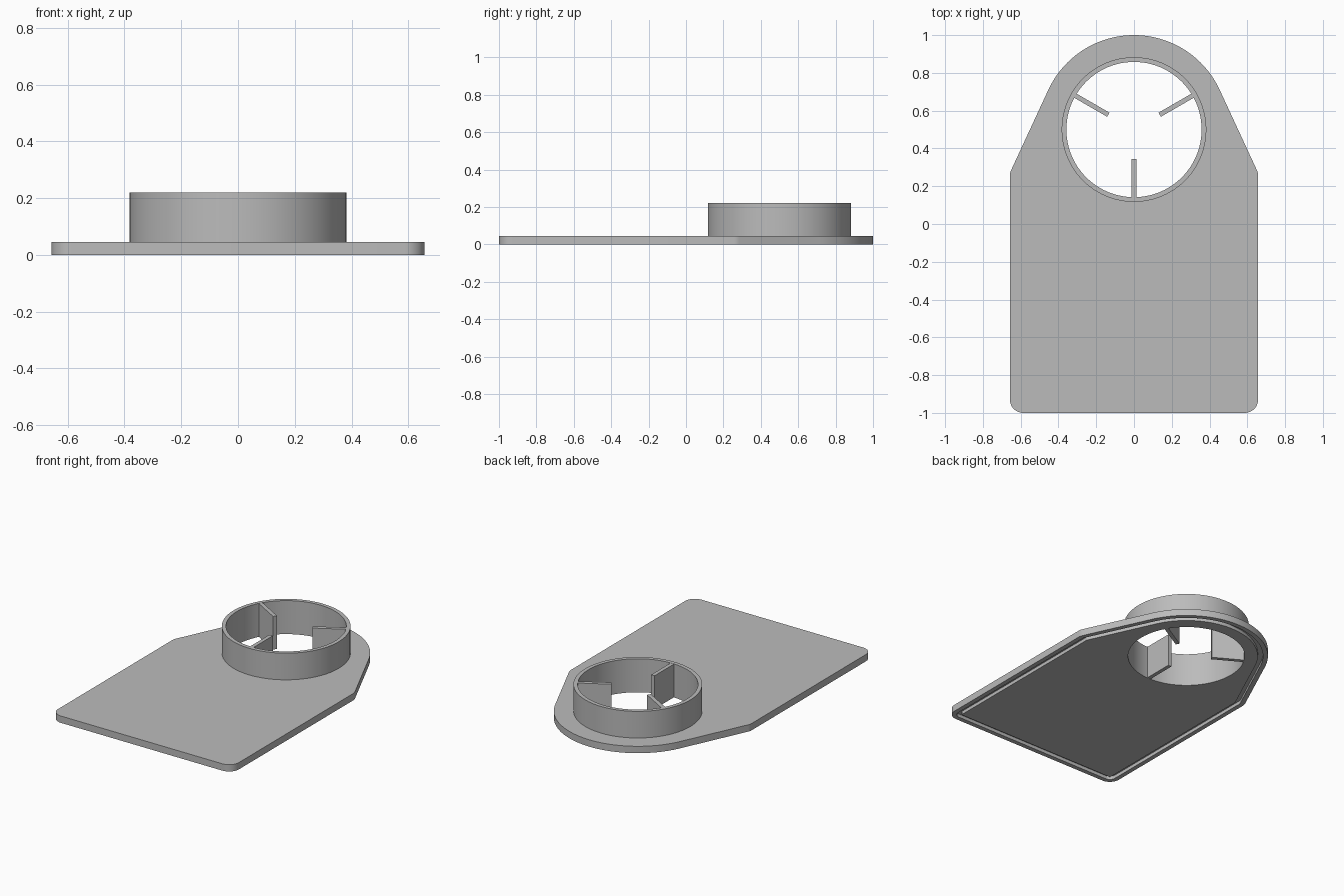
import bpy, bmesh, math
from mathutils import Vector

cube = bpy.data.objects.get("Cube")
if cube:
    bpy.data.objects.remove(cube, do_unlink=True)

grey = bpy.data.materials.new("plain grey")
grey.use_nodes = True
COLOUR = (0.5, 0.5, 0.5, 1)
grey.diffuse_color = COLOUR
grey.node_tree.nodes["Principled BSDF"].inputs["Base Color"].default_value = COLOUR

HALF_WIDTH, CORNER = 0.657, 0.07
CENTRE = Vector((0, 0.5))
ROUND, HOLE, COLLAR = 0.5, 0.358, 0.383
THICK, HEIGHT, GROOVE = 0.045, 0.22, 0.022
SLANT = math.radians(24.85)


def arc(centre, radius, start, end, steps):
    return [Vector((centre[0] + radius * math.cos(start + (end - start) * i / steps),
                    centre[1] + radius * math.sin(start + (end - start) * i / steps)))
            for i in range(steps + 1)]


def outline(inset):
    """Plate outline: round top, slanted shoulders, rounded corners."""
    cx = HALF_WIDTH - CORNER
    shoulder = CENTRE.y + (ROUND - CORNER - cx * math.cos(SLANT)) / math.sin(SLANT)
    r = CORNER - inset
    half = arc((cx, CORNER - 1), r, -math.pi / 2, 0, 8)
    half += arc((cx, shoulder), r, 0, SLANT, 6)
    half += arc(CENTRE, ROUND - inset, SLANT, math.pi / 2, 32)
    return half + [Vector((-p.x, p.y)) for p in reversed(half[:-1])]


def circle(radius):
    return arc(CENTRE, radius, 0, 2 * math.pi, 96)[:-1]


def add_loop(bm, points, z):
    verts = [bm.verts.new((p.x, p.y, z)) for p in points]
    n = len(verts)
    edges = [bm.edges.new((verts[i], verts[(i + 1) % n])) for i in range(n)]
    return verts, edges


def bridge(bm, a, b):
    n = len(a[0])
    for i in range(n):
        j = (i + 1) % n
        bm.faces.new((a[0][i], a[0][j], b[0][j], b[0][i]))


def finish(bm, name, smooth=True):
    bmesh.ops.recalc_face_normals(bm, faces=bm.faces)
    mesh = bpy.data.meshes.new(name)
    bm.to_mesh(mesh)
    bm.free()
    mesh.materials.append(grey)
    obj = bpy.data.objects.new(name, mesh)
    bpy.context.collection.objects.link(obj)
    if smooth:
        bpy.ops.object.select_all(action='DESELECT')
        obj.select_set(True)
        bpy.context.view_layer.objects.active = obj
        bpy.ops.object.shade_smooth_by_angle(angle=math.radians(30))
    return obj


# Base plate with a groove following its edge on the underside
bm = bmesh.new()
profile = [(0, THICK), (0, 0), (0.03, 0), (0.03, GROOVE), (0.062, GROOVE), (0.062, 0)]
loops = [add_loop(bm, outline(inset), z) for inset, z in profile]
for a, b in zip(loops, loops[1:]):
    bridge(bm, a, b)
hole_top = add_loop(bm, circle(HOLE), THICK)
hole_low = add_loop(bm, circle(HOLE), 0)
bridge(bm, hole_top, hole_low)
for outer, inner, up in ((loops[0], hole_top, 1), (loops[-1], hole_low, -1)):
    bmesh.ops.triangle_fill(bm, use_beauty=True, use_dissolve=False,
                            edges=outer[1] + inner[1], normal=(0, 0, up))
finish(bm, "base_plate")

# Round collar standing on the plate
bm = bmesh.new()
section = [(COLLAR, THICK), (COLLAR, HEIGHT), (HOLE, HEIGHT), (HOLE, THICK)]
rings = [add_loop(bm, circle(r), z) for r, z in section]
for i in range(4):
    bridge(bm, rings[i], rings[(i + 1) % 4])
finish(bm, "collar")

# Three vanes pointing towards the middle of the collar
INNER, OUTER, VANE = 0.157, 0.366, 0.025
for name, degrees in (("front", -90), ("left", 30), ("right", 150)):
    bm = bmesh.new()
    bmesh.ops.create_cube(bm, size=1)
    angle = math.radians(degrees)
    for v in bm.verts:
        along = (INNER + OUTER) / 2 + v.co.x * (OUTER - INNER)
        across = v.co.y * VANE
        v.co = (along * math.cos(angle) - across * math.sin(angle),
                CENTRE.y + along * math.sin(angle) + across * math.cos(angle),
                0.001 + (v.co.z + 0.5) * (HEIGHT - 0.002))
    finish(bm, name + "_vane", smooth=False)
